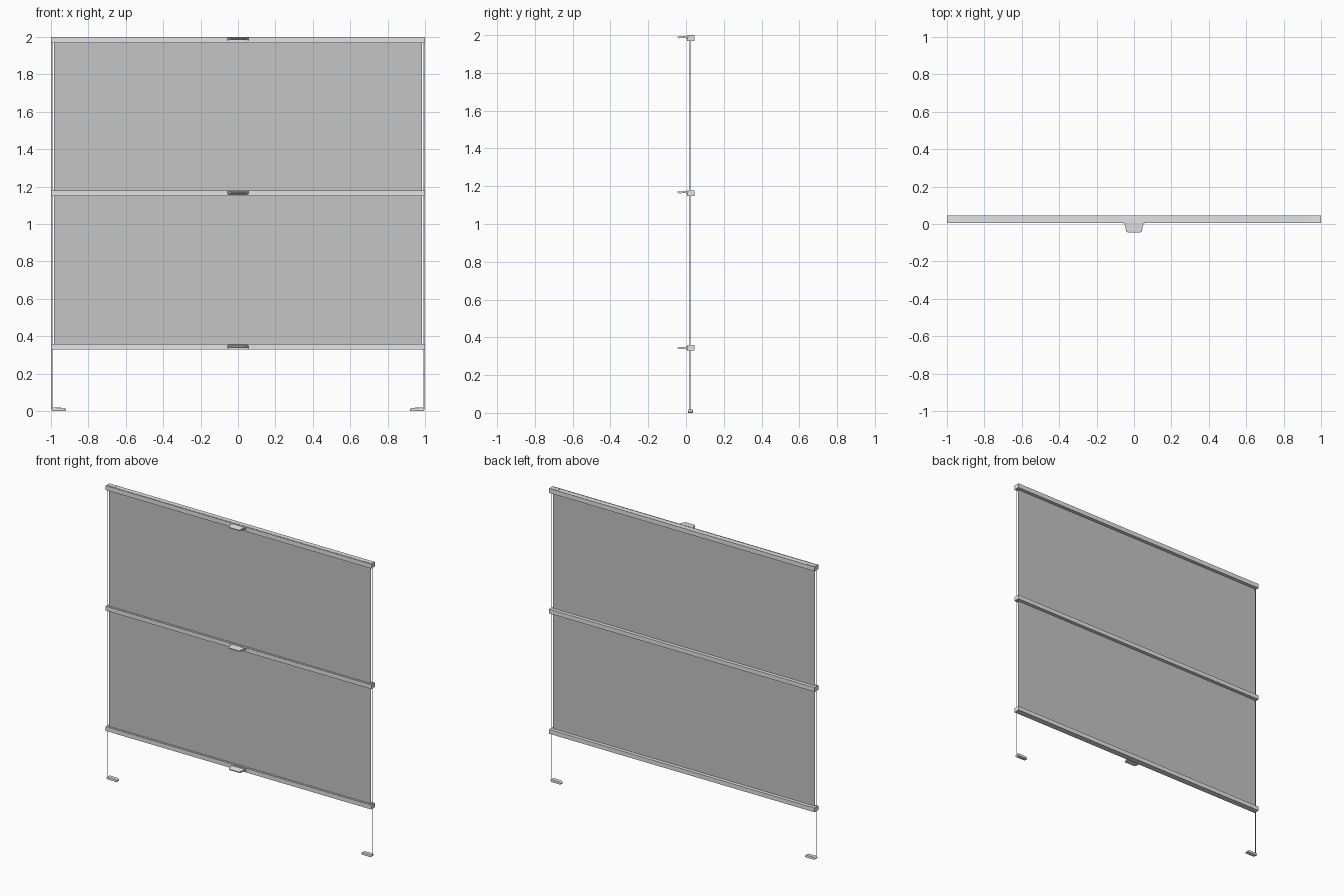
import bpy, bmesh

if "Cube" in bpy.data.objects:
    bpy.data.objects.remove(bpy.data.objects["Cube"])


def material(name, v):
    m = bpy.data.materials.new(name)
    m.diffuse_color = (v, v, v, 1)
    m.use_nodes = True
    m.node_tree.nodes["Principled BSDF"].inputs["Base Color"].default_value = m.diffuse_color
    return m


FABRIC = material("fabric grey", 0.56)
METAL = material("rail grey", 0.77)
LIGHT = material("light plastic", 0.82)


def finish(name, bm, mat, bevel=0.0):
    bmesh.ops.recalc_face_normals(bm, faces=bm.faces)
    me = bpy.data.meshes.new(name)
    bm.to_mesh(me)
    bm.free()
    ob = bpy.data.objects.new(name, me)
    bpy.context.collection.objects.link(ob)
    me.materials.append(mat)
    if bevel:
        b = ob.modifiers.new("bevel", 'BEVEL')
        b.width, b.segments, b.limit_method = bevel, 2, 'ANGLE'
    return ob


def prism(name, outline, vec, mat, bevel=0.0):
    """Extrude a closed 3D outline along vec."""
    bm = bmesh.new()
    f = bm.faces.new([bm.verts.new(p) for p in outline])
    r = bmesh.ops.extrude_face_region(bm, geom=[f])
    bmesh.ops.translate(bm, vec=vec,
                        verts=[v for v in r["geom"] if isinstance(v, bmesh.types.BMVert)])
    return finish(name, bm, mat, bevel)


def box(name, x0, x1, y0, y1, z0, z1, mat, bevel=0.0):
    return prism(name, [(x0, y0, z0), (x1, y0, z0), (x1, y1, z0), (x0, y1, z0)],
                 (0, 0, z1 - z0), mat, bevel)


def rail(name, z0, z1):
    # box section with a narrow slot near the front for the handle clip
    prof = [(0.005, z0), (0.045, z0), (0.045, z1), (0.012, z1), (0.012, z1 - 0.006),
            (0.009, z1 - 0.006), (0.009, z1), (0.005, z1)]
    prism(name, [(-1, y, z) for y, z in prof], (2, 0, 0), METAL)


def handle(name, z):
    # clip plate against the rail, then a tapering grip with a rounded tip
    box(name + "_clip", -0.055, 0.055, 0.001, 0.006, z - 0.009, z + 0.009, LIGHT, 0.001)
    stations = [(0.004, 0.053, 0.002), (-0.008, 0.048, 0.002), (-0.022, 0.045, 0.0),
                (-0.036, 0.042, -0.001), (-0.042, 0.039, 0.0), (-0.045, 0.034, 0.001)]
    bm = bmesh.new()
    rings = []
    for i, (y, hw, dz) in enumerate(stations):
        t = 0.005 if i < 4 else 0.003
        rings.append([bm.verts.new(p) for p in
                      ((-hw, y, z + dz - t), (hw, y, z + dz - t),
                       (hw, y, z + dz + t), (-hw, y, z + dz + t))])
    for a, b in zip(rings, rings[1:]):
        for k in range(4):
            bm.faces.new((a[k], a[(k + 1) % 4], b[(k + 1) % 4], b[k]))
    bm.faces.new(rings[0])
    bm.faces.new(rings[-1])
    finish(name, bm, LIGHT)


# rails with their handles
for label, z0, z1, zh in (("top", 1.969, 1.999, 1.989), ("middle", 1.149, 1.178, 1.168),
                          ("bottom", 0.330, 0.359, 0.343)):
    rail(label + "_rail", z0, z1)
    handle(label + "_handle", zh)

# fabric panels stretched between the rails
box("upper_fabric", -0.985, 0.985, 0.0205, 0.0211, 1.17, 1.98, FABRIC)
box("lower_fabric", -0.985, 0.985, 0.0205, 0.0211, 0.35, 1.16, FABRIC)

for side, s in (("left", -1), ("right", 1)):
    # tension cord
    bm = bmesh.new()
    bmesh.ops.create_cone(bm, cap_ends=True, segments=8, radius1=0.0018,
                          radius2=0.0018, depth=1.97)
    bmesh.ops.translate(bm, vec=(s * 0.994, 0.0215, 0.995), verts=bm.verts)
    finish(side + "_cord", bm, LIGHT)

    # rounded bracket let into the top rail
    xa, xb, ya, yb, c = 0.936, 0.998, 0.013, 0.040, 0.005
    pts = [(xa + c, ya), (xb - c, ya), (xb, ya + c), (xb, yb - c),
           (xb - c, yb), (xa + c, yb), (xa, yb - c), (xa, ya + c)]
    prism(side + "_top_bracket", [(s * x, y, 1.992) for x, y in pts], (0, 0, 0.008), LIGHT)

    # floor foot with sloped ends
    prof = [(0.920, 0.0), (0.990, 0.0), (0.998, 0.007), (0.998, 0.013),
            (0.988, 0.019), (0.928, 0.017), (0.920, 0.012)]
    prism(side + "_foot", [(s * x, 0.010, z) for x, z in prof], (0, 0.026, 0), LIGHT, 0.003)
